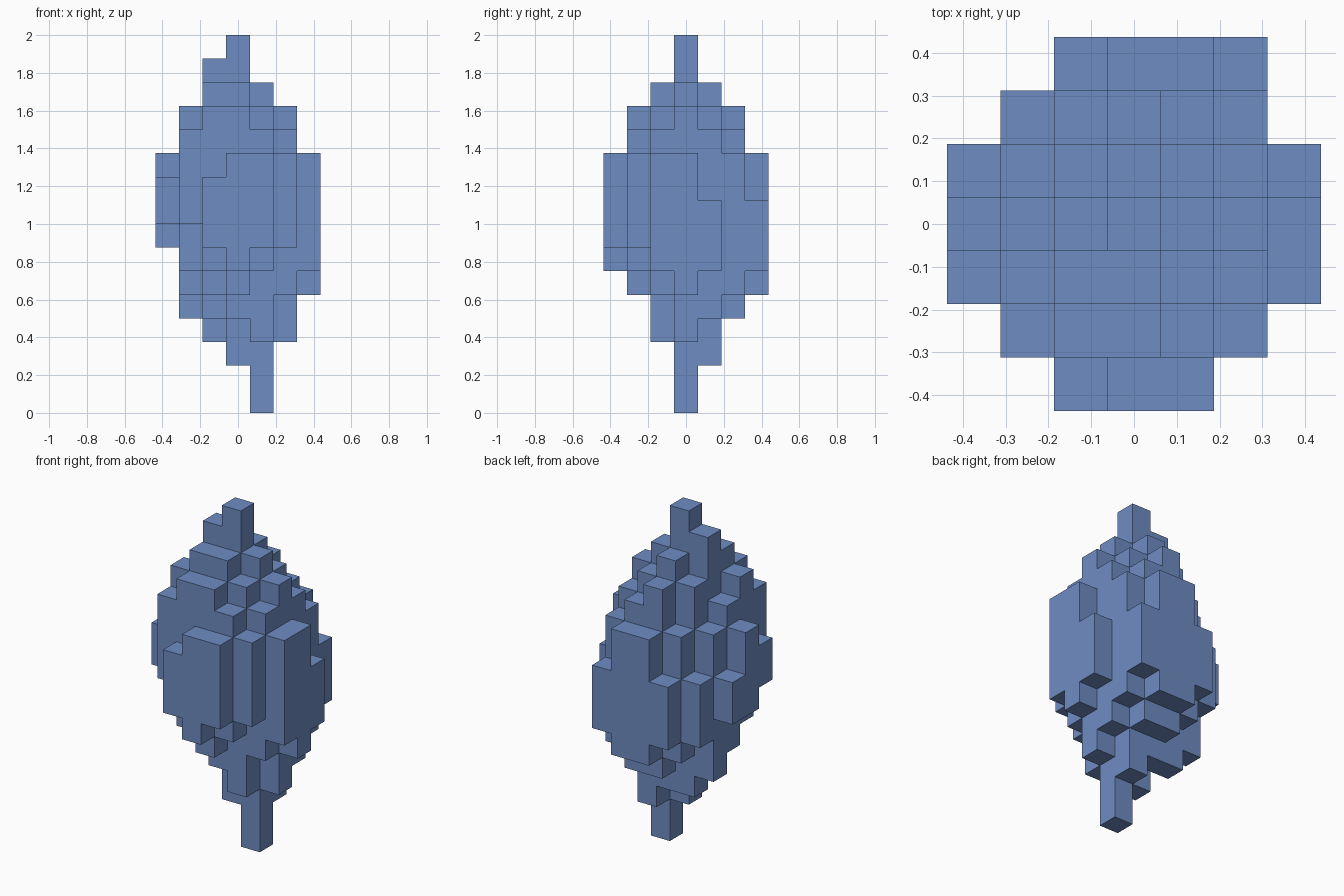
import bpy
import bmesh
from mathutils import Vector

if "Cube" in bpy.data.objects:
    bpy.data.objects.remove(bpy.data.objects["Cube"], do_unlink=True)

UNIT = 0.125

# Top and bottom level of each block column: rows front to back, letters left to right,
# one symbol per level (a = ten ... g = sixteen), dots are empty
TOPS = "..abb.. .cddcb. adeedcb bcfgedb 9bdedc9 .9bdcb. ..9bb9.".split()
BOTTOMS = "..767.. .86567. 8654356 7542035 7433246 .65445. ..6556.".split()


def level(symbol):
    return int(symbol, 17)


def filled_cells():
    cells = set()
    for j, (tops, bottoms) in enumerate(zip(TOPS, BOTTOMS)):
        for i, (top, bottom) in enumerate(zip(tops, bottoms)):
            if top != ".":
                cells.update((i - 3, j - 3, k) for k in range(level(bottom), level(top)))
    return cells


def add_face(bm, cell, axis, sign):
    """Add one outer square of a block, wound so that it faces outward."""
    centre = Vector(cell) + Vector((0, 0, 0.5))
    normal, u, v = Vector(), Vector(), Vector()
    normal[axis] = sign * 0.5
    u[(axis + 1) % 3] = 0.5
    v[(axis + 2) % 3] = 0.5 * sign
    corners = (-u - v, u - v, u + v, -u + v)
    bm.faces.new([bm.verts.new((centre + normal + c) * UNIT) for c in corners])


# Outer skin of the blocks only
cells = filled_cells()
bm = bmesh.new()
for cell in sorted(cells):
    for axis in range(3):
        for sign in (-1, 1):
            neighbour = list(cell)
            neighbour[axis] += sign
            if tuple(neighbour) not in cells:
                add_face(bm, cell, axis, sign)
bmesh.ops.remove_doubles(bm, verts=bm.verts, dist=0.001)

mesh = bpy.data.meshes.new("block_crystal")
bm.to_mesh(mesh)
bm.free()
crystal = bpy.data.objects.new("block_crystal", mesh)
bpy.context.collection.objects.link(crystal)

# Single blue colour
blue = bpy.data.materials.new("crystal_blue")
blue.use_nodes = True
colour = (0.156, 0.262, 0.54, 1)
blue.diffuse_color = colour
blue.node_tree.nodes["Principled BSDF"].inputs["Base Color"].default_value = colour
mesh.materials.append(blue)
